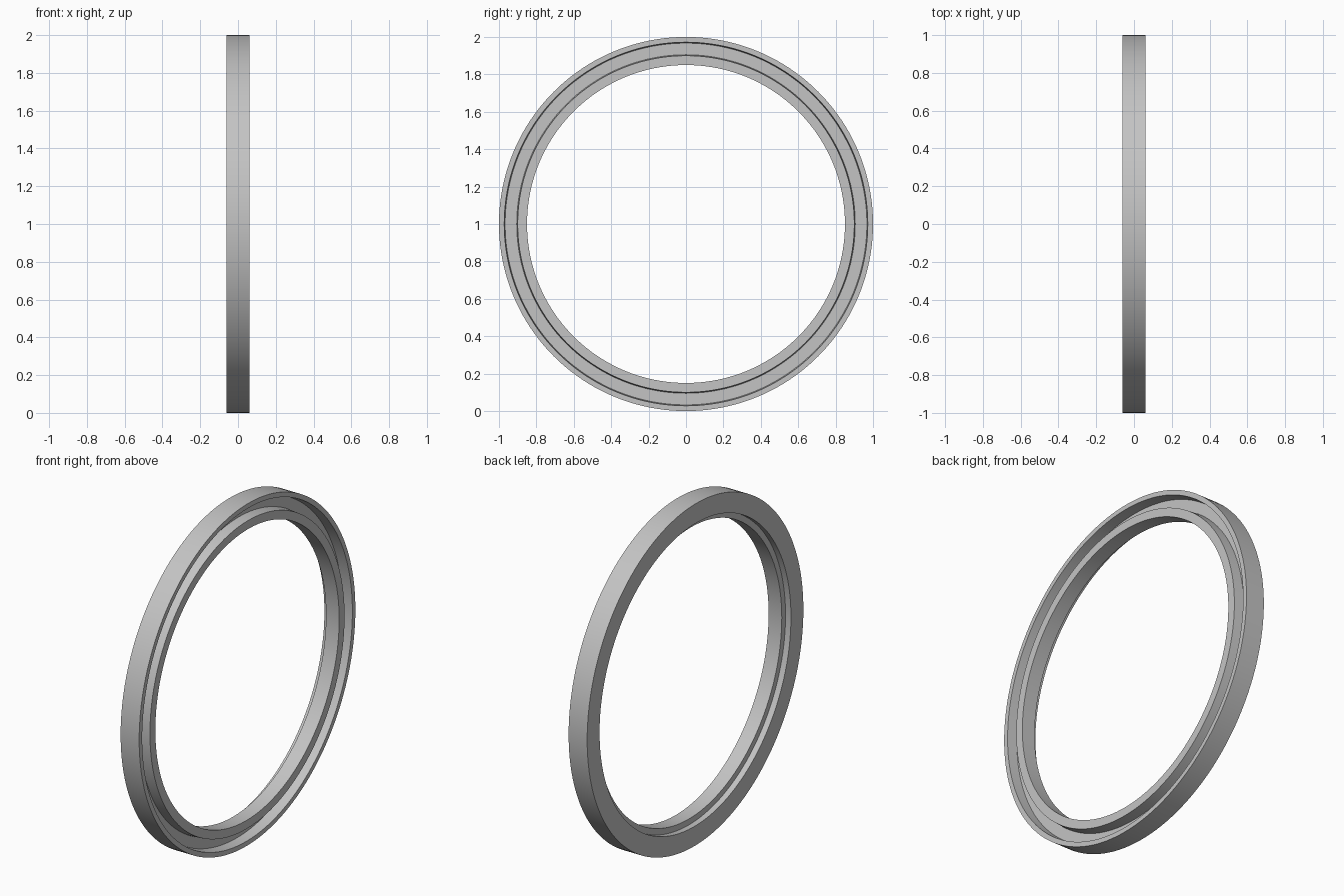
import bpy
import bmesh
import math

old = bpy.data.objects.get("Cube")
if old:
    bpy.data.objects.remove(old, do_unlink=True)

SEGMENTS = 160

# Neutral grey finish
grey = bpy.data.materials.new("neutral_grey")
grey.use_nodes = True
colour = (0.55, 0.55, 0.55, 1)
grey.diffuse_color = colour
grey.node_tree.nodes["Principled BSDF"].inputs["Base Color"].default_value = colour

# Cross-section as (x, radius): outer rim, grooved right side, bore, stepped left side
profile = [
    (-0.06, 1.0), (0.06, 1.0),
    (0.06, 0.972), (0.0, 0.967),
    (0.0, 0.905), (0.06, 0.90),
    (0.06, 0.85), (-0.025, 0.85),
    (-0.025, 0.885), (-0.06, 0.885),
]

# Sweep the closed cross-section around the x axis
bm = bmesh.new()
rings = []
for i in range(SEGMENTS):
    a = math.tau * i / SEGMENTS
    rings.append([bm.verts.new((x, r * math.cos(a), 1 + r * math.sin(a)))
                  for x, r in profile])
n = len(profile)
for i in range(SEGMENTS):
    here, following = rings[i], rings[(i + 1) % SEGMENTS]
    for j in range(n):
        k = (j + 1) % n
        bm.faces.new((here[j], here[k], following[k], following[j]))
bmesh.ops.recalc_face_normals(bm, faces=bm.faces)

mesh = bpy.data.meshes.new("grooved_ring")
bm.to_mesh(mesh)
bm.free()
mesh.materials.append(grey)
ring = bpy.data.objects.new("grooved_ring", mesh)
bpy.context.collection.objects.link(ring)

# Smooth round surfaces with crisp profile edges
bpy.ops.object.select_all(action="DESELECT")
ring.select_set(True)
bpy.context.view_layer.objects.active = ring
bpy.ops.object.shade_smooth_by_angle(angle=math.radians(30))
